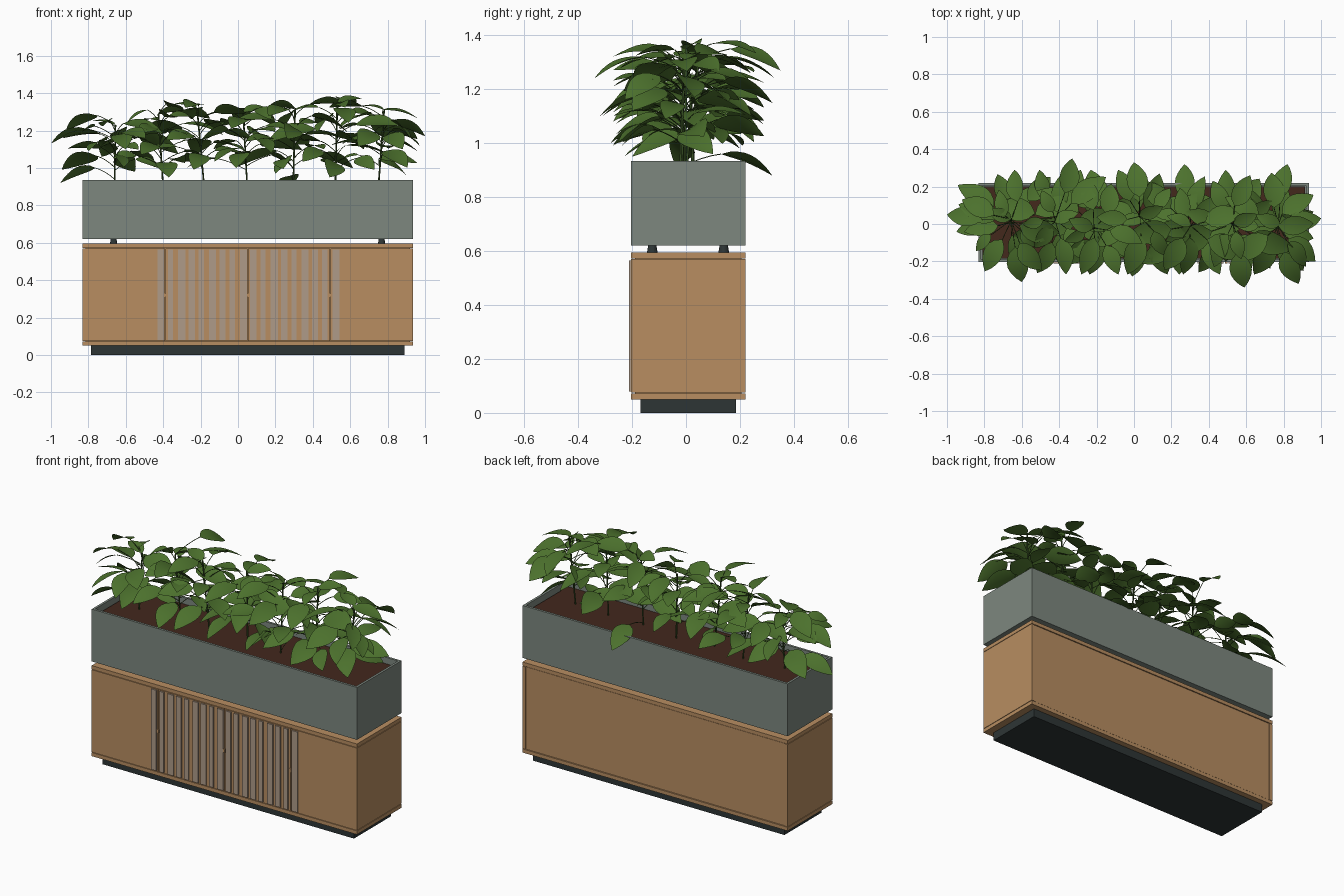
import bpy, bmesh, math, random
from mathutils import Vector

random.seed(11)
default = bpy.data.objects.get("Cube")
if default:
    bpy.data.objects.remove(default, do_unlink=True)


def material(name, r, g, b):
    m = bpy.data.materials.new(name)
    m.use_nodes = True
    m.diffuse_color = (r, g, b, 1)
    bsdf = next(n for n in m.node_tree.nodes if n.type == 'BSDF_PRINCIPLED')
    bsdf.inputs["Base Color"].default_value = (r, g, b, 1)
    return m


WOOD = material("oak wood", 0.48, 0.27, 0.12)
SLAT = material("grey brown slat", 0.43, 0.33, 0.25)
METAL = material("grey green metal", 0.205, 0.245, 0.212)
DARK = material("charcoal plinth", 0.027, 0.036, 0.036)
SOIL = material("soil", 0.056, 0.021, 0.012)
LEAF = material("leaf green", 0.072, 0.165, 0.026)
STEM = material("stem green", 0.04, 0.085, 0.018)


def add_object(name, mesh, mat):
    obj = bpy.data.objects.new(name, mesh)
    bpy.context.collection.objects.link(obj)
    mesh.materials.append(mat)
    return obj


def finish(name, bm, mat):
    mesh = bpy.data.meshes.new(name)
    bm.to_mesh(mesh)
    bm.free()
    return add_object(name, mesh, mat)


def box_bmesh(x0, x1, y0, y1, z0, z1):
    bm = bmesh.new()
    bmesh.ops.create_cube(bm, size=1)
    for v in bm.verts:
        v.co = Vector((x1 if v.co.x > 0 else x0,
                       y1 if v.co.y > 0 else y0,
                       z1 if v.co.z > 0 else z0))
    return bm


def box(name, mat, *bounds):
    return finish(name, box_bmesh(*bounds), mat)


X0, X1, Y0, Y1 = -0.831, 0.935, -0.204, 0.22
Z0, Z1 = 0.075, 0.57

# Cabinet with thin shadow gaps between boards and panels
box("plinth", DARK, -0.785, 0.89, -0.168, 0.185, 0, 0.05)
box("bottom_board", WOOD, X0, X1, Y0, Y1, 0.05, 0.072)
box("top_board", WOOD, X0, X1, Y0, Y1, 0.573, 0.595)
box("cabinet_core", WOOD, X0 + 0.015, X1 - 0.015, Y0 + 0.015, Y1 - 0.015, 0.07, 0.575)
box("back_panel", WOOD, X0 + 0.023, X1 - 0.023, Y1 - 0.02, Y1 - 0.003, Z0, Z1)
box("right_panel", WOOD, X0, X0 + 0.021, Y0 + 0.02, Y1, Z0, Z1)
box("left_panel", WOOD, X1 - 0.021, X1, Y0 + 0.02, Y1, Z0, Z1)

# Four equal doors, knobs on the seams
door = (X1 - X0) / 4
for i in range(4):
    x = X0 + i * door
    box(f"door_{i}", WOOD, x + (0.002 if i else 0), x + door - (0.002 if i < 3 else 0),
        Y0, Y0 + 0.02, Z0, Z1)
    if i:
        box(f"knob_{i}", WOOD, x - 0.006, x + 0.006, -0.21, -0.2, 0.31, 0.33)

# Slats of uneven width
for i in range(18):
    x = -0.43 + i * 0.055
    box(f"slat_{i}", SLAT, x, x + (0.034, 0.028, 0.038)[i % 3], -0.212, -0.2, 0.08, 0.565)

# Planter feet
for fx in (-0.665, 0.768):
    for fy in (-0.125, 0.14):
        bm = bmesh.new()
        bmesh.ops.create_cone(bm, cap_ends=True, segments=16, radius1=0.02,
                              radius2=0.015, depth=0.03)
        bmesh.ops.translate(bm, verts=bm.verts, vec=(fx, fy, 0.608))
        finish("planter_foot", bm, DARK)

# Planter trough, hollowed from the top
bm = box_bmesh(X0, X1, Y0, Y1, 0.62, 0.935)
bm.normal_update()
top = max(bm.faces, key=lambda f: f.calc_center_median().z)
bmesh.ops.inset_region(bm, faces=[top], thickness=0.02)
floor = bmesh.ops.extrude_discrete_faces(bm, faces=[top])["faces"][0]
bmesh.ops.translate(bm, verts=floor.verts, vec=(0, 0, -0.08))
finish("planter_trough", bm, METAL)
box("soil_bed", SOIL, X0 + 0.02, X1 - 0.02, Y0 + 0.02, Y1 - 0.02, 0.86, 0.9)


# Plants
def add_leaf(bm, base, tip, width, steps=8):
    """Pointed oval blade folded along its midrib and arched."""
    along = tip - base
    length = along.length
    d = along.normalized()
    side = d.cross(Vector((0, 0, 1))).normalized()
    up = side.cross(d)
    roll = random.uniform(-0.6, 0.6)
    side, up = (side * math.cos(roll) + up * math.sin(roll),
                up * math.cos(roll) - side * math.sin(roll))
    rows = []
    for i in range(steps + 1):
        t = i / steps
        half = width * 0.5 * max(0, math.sin(math.pi * t ** 0.8)) ** 0.85
        mid = base + along * t + up * (0.07 * length * math.sin(math.pi * t))
        edge = mid + up * (half * 0.18)
        rows.append([bm.verts.new(p) for p in
                     (edge - side * half, mid, edge + side * half)])
    for a, b in zip(rows, rows[1:]):
        for k in (0, 1):
            bm.faces.new((a[k], a[k + 1], b[k + 1], b[k])).smooth = True


def add_path(curve, points, radius):
    spline = curve.splines.new('POLY')
    spline.points.add(len(points) - 1)
    for sp, p in zip(spline.points, points):
        sp.co = (*p, 1)
        sp.radius = radius


def bent(a, b, lift):
    """Quadratic path from a to b through a raised middle."""
    mid = (a + b) / 2 + Vector((0, 0, lift))
    return [a * (1 - t) ** 2 + mid * 2 * t * (1 - t) + b * t * t
            for t in (0, 0.25, 0.5, 0.75, 1)]


# Outermost and lowest leaf tips, each given to its nearest plant
OUTER_TIPS = [Vector(p) for p in (
    (-1, 0.05, 1.13), (-0.95, -0.04, 0.92), (-0.92, 0.13, 1.2), (1, 0.03, 1.17),
    (0.97, -0.2, 1.12), (0.59, -0.34, 1.24), (0.88, -0.32, 1.1), (-0.6, -0.31, 1.1),
    (-0.33, 0.35, 1.27), (0.82, 0.32, 1.15), (0, 0.33, 1.24), (0.27, 0.32, 0.88),
    (-0.01, -0.28, 1.0), (-0.37, -0.23, 0.95), (0.49, -0.2, 0.95), (0.2, -0.17, 0.97),
    (0.9, 0.1, 0.96), (-0.55, 0.2, 0.98))]
PLANTS = [(-0.66, 1.27), (-0.4, 1.33), (-0.18, 1.36), (0.05, 1.34),
          (0.295, 1.36), (0.52, 1.39), (0.75, 1.35)]

for n, (px, height) in enumerate(PLANTS):
    root = Vector((px, random.uniform(-0.03, 0.04), 0.89))
    crown = root + Vector((random.uniform(-0.04, 0.04), random.uniform(-0.03, 0.03),
                           height - 0.93))
    bm = bmesh.new()
    curve = bpy.data.curves.new("stems", 'CURVE')
    curve.dimensions = '3D'
    curve.bevel_depth = 0.0045
    curve.bevel_resolution = 1
    add_path(curve, [root, root.lerp(crown, 0.5), crown], 1)

    # Leaves spiral up the stem, drooping outward
    blades = []
    count = 15
    for i in range(count):
        f = (i + 0.5) / count
        angle = i * 2.4 + n * 1.1
        out = Vector((math.cos(angle), math.sin(angle), 0))
        length = random.uniform(0.16, 0.21)
        reach = random.uniform(0.05, 0.15) * (1.1 - 0.3 * f)
        z = 1.04 + f * (height - 1.05)
        base = Vector((root.x, root.y, z)) + out * reach
        tip = base + out * length - Vector((0, 0, random.uniform(0, 0.09)))
        tip.x += random.uniform(-0.07, 0.07)
        # Slide the blade inward when it overhangs too far
        shift = Vector((max(-0.96, min(0.96, tip.x)) - tip.x,
                        max(-0.27, min(0.29, tip.y)) - tip.y, 0))
        blades.append((base + shift, tip + shift))
    for tip in OUTER_TIPS:
        if min(PLANTS, key=lambda p: abs(p[0] - tip.x))[0] == px:
            out = Vector((tip.x - root.x, tip.y - root.y, 0)).normalized()
            blades.append((tip - out * 0.19 + Vector((0, 0, 0.08)), tip))
    # One raised leaf at the crown
    blades.append((crown, crown + Vector((0.13 if n % 2 else -0.13, 0.05, 0.02))))

    for base, tip in blades:
        add_leaf(bm, base, tip, (tip - base).length * random.uniform(0.5, 0.6))
        s = max(0.05, min(1, (base.z - root.z - 0.06) / (crown.z - root.z)))
        add_path(curve, bent(root.lerp(crown, s), base, 0.015), 0.45)
    bmesh.ops.remove_doubles(bm, verts=bm.verts, dist=0.0003)
    finish(f"plant_{n}_leaves", bm, LEAF)

    # Turn the stem curves into a mesh
    temp = bpy.data.objects.new("stem_helper", curve)
    bpy.context.collection.objects.link(temp)
    deps = bpy.context.evaluated_depsgraph_get()
    mesh = bpy.data.meshes.new_from_object(temp.evaluated_get(deps))
    bpy.data.objects.remove(temp, do_unlink=True)
    mesh.materials.clear()
    add_object(f"plant_{n}_stems", mesh, STEM)
